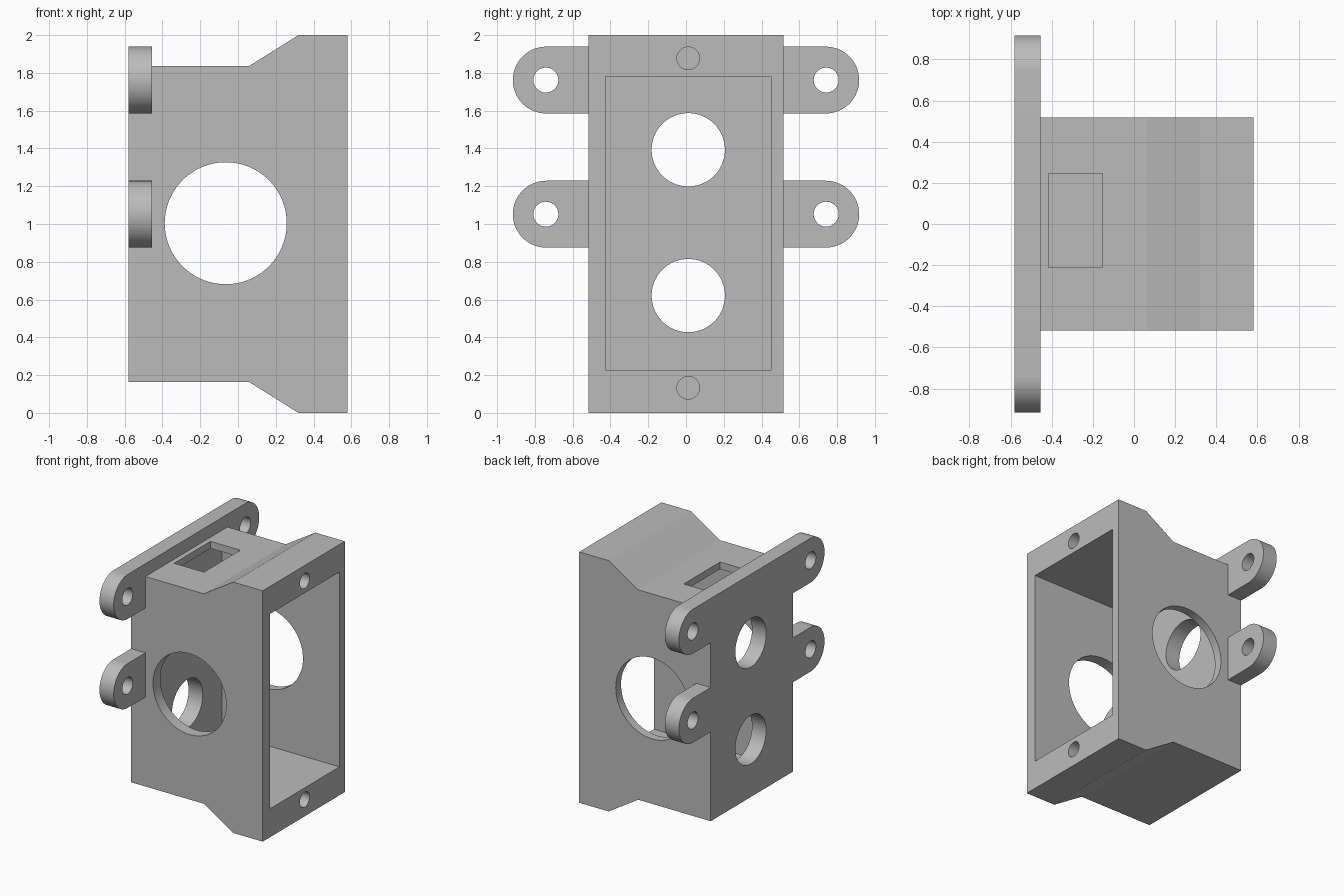
import bpy
import bmesh
import math
from mathutils import Matrix, Vector

if "Cube" in bpy.data.objects:
    bpy.data.objects.remove(bpy.data.objects["Cube"], do_unlink=True)

grey = bpy.data.materials.new("plain grey")
grey.use_nodes = True
grey.diffuse_color = (0.5, 0.5, 0.5, 1)
grey.node_tree.nodes["Principled BSDF"].inputs["Base Color"].default_value = (0.5, 0.5, 0.5, 1)


def finish(name, bm):
    bmesh.ops.recalc_face_normals(bm, faces=bm.faces)
    mesh = bpy.data.meshes.new(name)
    bm.to_mesh(mesh)
    bm.free()
    mesh.materials.append(grey)
    obj = bpy.data.objects.new(name, mesh)
    bpy.context.collection.objects.link(obj)
    return obj


def extrude(name, points, offset):
    """Extrude a closed outline along an offset."""
    bm = bmesh.new()
    face = bm.faces.new([bm.verts.new(p) for p in points])
    result = bmesh.ops.extrude_face_region(bm, geom=[face])
    verts = [v for v in result["geom"] if isinstance(v, bmesh.types.BMVert)]
    bmesh.ops.translate(bm, verts=verts, vec=offset)
    return finish(name, bm)


def box(name, low, high):
    bm = bmesh.new()
    bmesh.ops.create_cube(bm, size=1)
    low, high = Vector(low), Vector(high)
    bmesh.ops.scale(bm, verts=bm.verts, vec=high - low)
    bmesh.ops.translate(bm, verts=bm.verts, vec=(low + high) / 2)
    return finish(name, bm)


def rod(name, centre, radius, length, axis):
    bm = bmesh.new()
    turn = Matrix.Rotation(math.pi / 2, 4, "Y" if axis == "X" else "X")
    bmesh.ops.create_cone(bm, cap_ends=True, segments=64, radius1=radius, radius2=radius,
                          depth=length, matrix=Matrix.Translation(centre) @ turn)
    return finish(name, bm)


def combine(target, tool, operation):
    mod = target.modifiers.new(operation, "BOOLEAN")
    mod.operation = operation
    mod.solver = "EXACT"
    mod.object = tool
    bpy.context.view_layer.objects.active = target
    bpy.ops.object.modifier_apply(modifier=mod.name)
    bpy.data.objects.remove(tool, do_unlink=True)


BACK, INNER, FRONT = -0.58, -0.455, 0.58
SIDE, MID = 0.517, 0.012

# Flared housing, symmetric about mid height
lower = [(BACK, 0.163), (0.06, 0.163), (0.32, 0), (FRONT, 0)]
outline = lower + [(x, 2 - z) for x, z in reversed(lower)]
housing = extrude("housing", [(x, -SIDE, z) for x, z in outline], (0, 2 * SIDE, 0))

# Round-ended mounting bars
for z in (1.762, 1.052):
    radius, reach = 0.177, 0.74
    points = []
    for side in (1, -1):
        for i in range(33):
            a = -math.pi / 2 + math.pi * i / 32
            points.append((BACK, side * (reach + radius * math.cos(a)),
                           z + side * radius * math.sin(a)))
    combine(housing, extrude("mounting_bar", points, (INNER - BACK, 0, 0)), "UNION")

# Open cavity and the slot in the roof
combine(housing, box("cavity", (INNER, -0.425, 0.227), (0.8, 0.45, 1.78)), "DIFFERENCE")
combine(housing, box("slot", (-0.415, -0.212, 1.6), (-0.152, 0.246, 2.1)), "DIFFERENCE")

# Large side opening through both walls
combine(housing, rod("side_opening", (-0.065, 0, 1.004), 0.323, 2, "Y"), "DIFFERENCE")

# Two openings in the back wall
for z in (1.393, 0.621):
    combine(housing, rod("back_opening", (-0.55, MID, z), 0.194, 0.5, "X"), "DIFFERENCE")

# Blind screw holes in the flanges
for z in (1.877, 0.133):
    combine(housing, rod("screw_hole", (FRONT, MID, z), 0.06, 0.52, "X"), "DIFFERENCE")

# Holes in the bar ends
for z in (1.762, 1.052):
    for y in (-0.742, 0.742):
        combine(housing, rod("bar_hole", (-0.52, y, z), 0.066, 0.4, "X"), "DIFFERENCE")

bpy.ops.object.select_all(action="DESELECT")
housing.select_set(True)
bpy.context.view_layer.objects.active = housing
bpy.ops.object.shade_smooth_by_angle(angle=math.radians(25))
